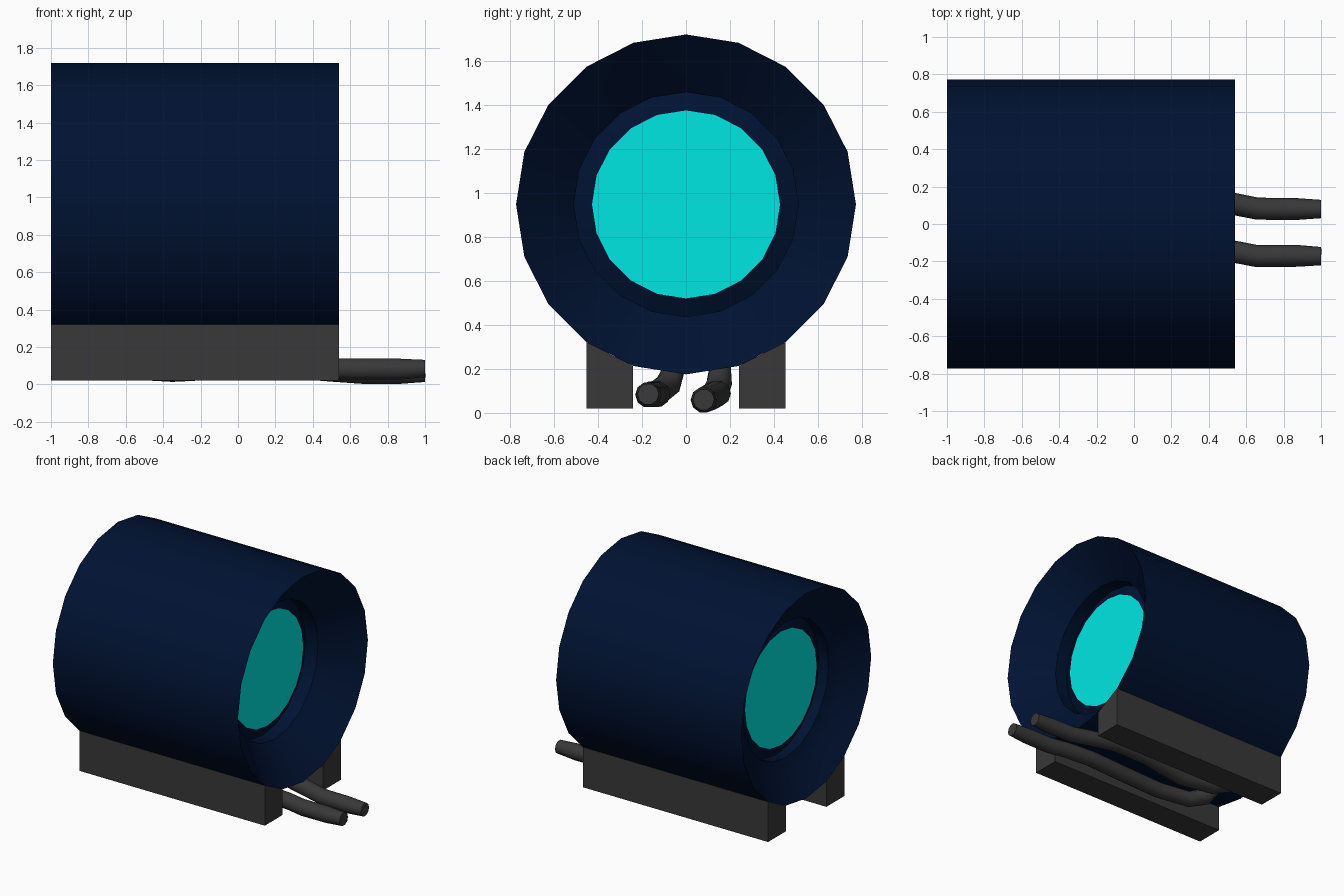
import bpy, bmesh, math

if "Cube" in bpy.data.objects:
    bpy.data.objects.remove(bpy.data.objects["Cube"])

AXIS_Z, SIDES = 0.947, 20


def material(name, rgb):
    m = bpy.data.materials.new(name)
    m.diffuse_color = (*rgb, 1)
    m.use_nodes = True
    m.node_tree.nodes["Principled BSDF"].inputs["Base Color"].default_value = m.diffuse_color
    return m


navy = material("navy", (0.0, 0.006, 0.032))
cyan = material("cyan", (0.0, 0.8, 0.77))
dark = material("dark_grey", (0.04, 0.04, 0.04))


def finish(name, bm, mat, smooth=False):
    bmesh.ops.recalc_face_normals(bm, faces=bm.faces)
    me = bpy.data.meshes.new(name)
    bm.to_mesh(me)
    bm.free()
    me.materials.append(mat)
    ob = bpy.data.objects.new(name, me)
    bpy.context.collection.objects.link(ob)
    if smooth:
        bpy.ops.object.select_all(action='DESELECT')
        bpy.context.view_layer.objects.active = ob
        ob.select_set(True)
        bpy.ops.object.shade_smooth_by_angle(angle=math.radians(20))
    return ob


def ring(bm, x, r):
    return [bm.verts.new((x, r * math.sin(2 * math.pi * i / SIDES),
                          AXIS_Z + r * math.cos(2 * math.pi * i / SIDES)))
            for i in range(SIDES)]


# Barrel lathed around the x axis: sloped rim, second step, then a groove
# whose inner wall rises to the raised lens
profile = [(-0.79, 0.427), (-0.75, 0.51), (-0.83, 0.51), (-0.87, 0.61), (-1.0, 0.772),
           (0.54, 0.772), (0.40, 0.61), (0.31, 0.51), (0.205, 0.51), (0.245, 0.427)]
bm = bmesh.new()
rings = [ring(bm, x, r) for x, r in profile]
for a, b in zip(rings, rings[1:]):
    for i in range(SIDES):
        j = (i + 1) % SIDES
        bm.faces.new((a[i], a[j], b[j], b[i]))
finish("barrel", bm, navy, True)

# Glowing lens at each end, facing outwards
for name, x, side in (("left_lens", -0.79, -1), ("right_lens", 0.245, 1)):
    bm = bmesh.new()
    bm.faces.new(ring(bm, x, 0.427))
    ob = finish(name, bm, cyan)
    if ob.data.polygons[0].normal.x * side < 0:
        ob.data.flip_normals()

# Two support rails, tops cut to follow the barrel
for name, s in (("front_rail", -1), ("back_rail", 1)):
    bm = bmesh.new()
    section = [(0.24, 0.02), (0.453, 0.02), (0.453, 0.322), (0.24, 0.213)]
    f = bm.faces.new([bm.verts.new((-1.0, s * y, z)) for y, z in section])
    ext = bmesh.ops.extrude_face_region(bm, geom=[f], use_keep_orig=True)
    bmesh.ops.translate(bm, vec=(1.54, 0, 0),
                        verts=[v for v in ext["geom"] if isinstance(v, bmesh.types.BMVert)])
    finish(name, bm, dark)


# Wavy cables running under the barrel and up into it
def cable(name, pts):
    cu = bpy.data.curves.new(name, 'CURVE')
    cu.dimensions = '3D'
    cu.bevel_depth = 0.059
    cu.bevel_resolution = 3
    cu.use_fill_caps = True
    sp = cu.splines.new('POLY')
    sp.points.add(len(pts) - 1)
    for p, co in zip(sp.points, pts):
        p.co = (*co, 1)
    sp.points[0].radius = sp.points[-1].radius = 0.83
    sp.use_smooth = True
    cu.materials.append(dark)
    bpy.context.collection.objects.link(bpy.data.objects.new(name, cu))


cable("front_cable", [(1.0, -0.172, 0.085), (0.86, -0.17, 0.082), (0.66, -0.172, 0.082),
                      (0.52, -0.145, 0.083), (0.3, -0.13, 0.085), (0.0, -0.15, 0.087),
                      (-0.35, -0.16, 0.082), (-0.62, -0.13, 0.09), (-0.74, -0.08, 0.13),
                      (-0.8, -0.05, 0.21)])
cable("back_cable", [(1.0, 0.08, 0.06), (0.86, 0.08, 0.059), (0.66, 0.082, 0.06),
                     (0.52, 0.11, 0.07), (0.3, 0.145, 0.088), (0.0, 0.14, 0.088),
                     (-0.35, 0.1, 0.07), (-0.62, 0.13, 0.085), (-0.74, 0.15, 0.13),
                     (-0.8, 0.155, 0.21)])
